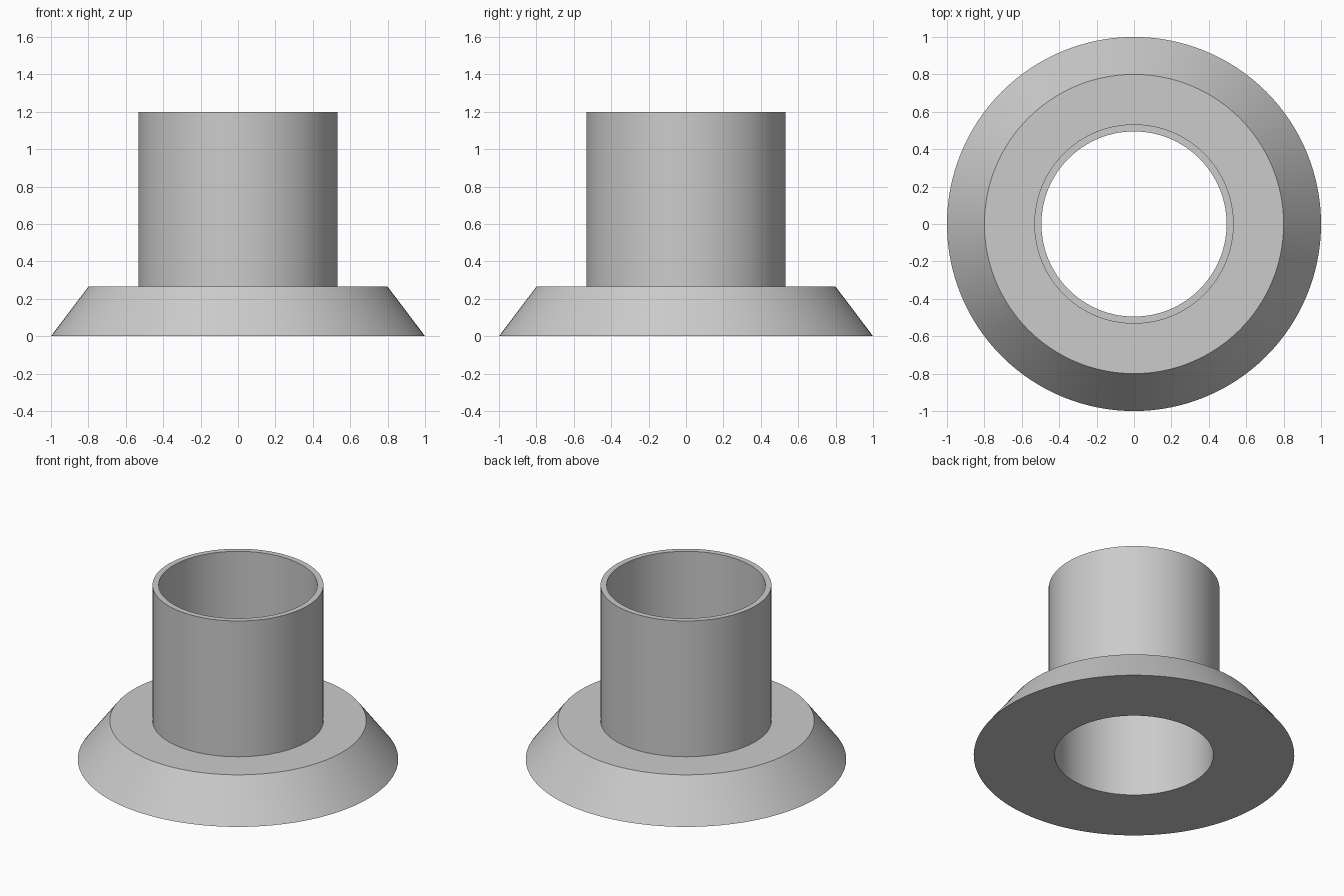
import bpy
import bmesh
import math

cube = bpy.data.objects.get("Cube")
if cube:
    bpy.data.objects.remove(cube, do_unlink=True)

SEGMENTS = 128
BORE = 0.495
TUBE = 0.533
BASE_TOP = 0.265
HEIGHT = 1.2

grey = bpy.data.materials.new("light grey")
grey.use_nodes = True
colour = (0.6, 0.6, 0.6, 1)
grey.diffuse_color = colour
grey.node_tree.nodes["Principled BSDF"].inputs["Base Color"].default_value = colour


def lathe(name, profile):
    """Revolve a closed (radius, height) profile around the z axis."""
    bm = bmesh.new()
    rings = []
    for radius, z in profile:
        ring = []
        for i in range(SEGMENTS):
            a = math.tau * i / SEGMENTS
            ring.append(bm.verts.new((radius * math.cos(a), radius * math.sin(a), z)))
        rings.append(ring)
    for k, lower in enumerate(rings):
        upper = rings[(k + 1) % len(rings)]
        for i in range(SEGMENTS):
            j = (i + 1) % SEGMENTS
            bm.faces.new((lower[i], lower[j], upper[j], upper[i]))
    bmesh.ops.recalc_face_normals(bm, faces=bm.faces)
    mesh = bpy.data.meshes.new(name)
    bm.to_mesh(mesh)
    bm.free()
    mesh.materials.append(grey)
    obj = bpy.data.objects.new(name, mesh)
    bpy.context.collection.objects.link(obj)
    bpy.ops.object.select_all(action="DESELECT")
    obj.select_set(True)
    bpy.context.view_layer.objects.active = obj
    bpy.ops.object.shade_smooth_by_angle(angle=math.radians(30))
    return obj


# Sloped base flange and thin-walled tube, sharing one through bore
lathe("flanged_tube", [
    (BORE, 0), (1, 0), (0.8, BASE_TOP),
    (TUBE, BASE_TOP), (TUBE, HEIGHT), (BORE, HEIGHT),
])
